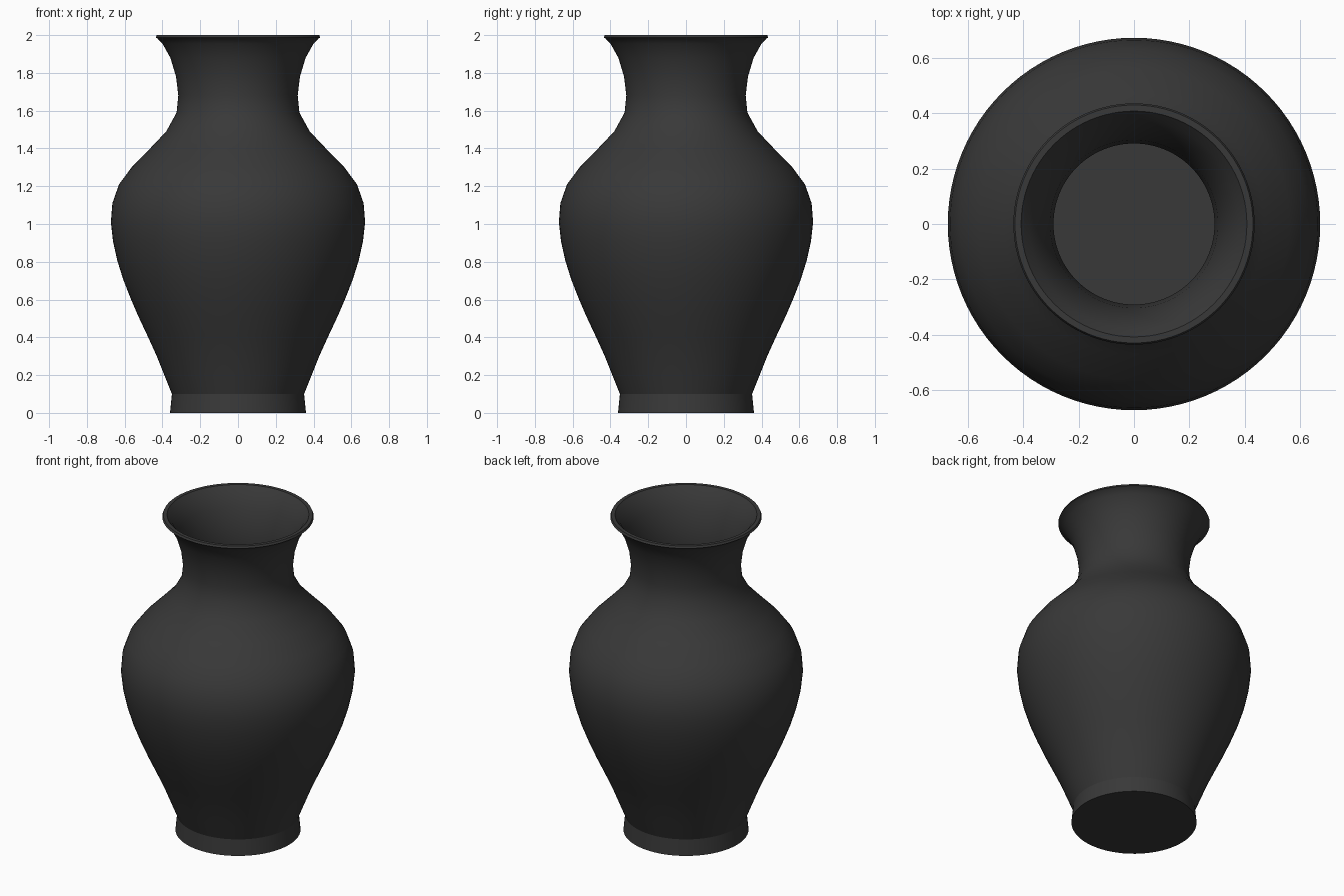
import bpy, bmesh, math
from mathutils import Vector

if "Cube" in bpy.data.objects:
    bpy.data.objects.remove(bpy.data.objects["Cube"])

SIDES = 96
WALL = 0.025

# Outer silhouette from foot to rim: (radius, height)
outer = [Vector(p) for p in [
    (0.36, 0.0), (0.35, 0.10), (0.39, 0.20), (0.432, 0.305), (0.48, 0.41),
    (0.527, 0.51), (0.57, 0.61), (0.609, 0.71), (0.64, 0.81), (0.662, 0.91),
    (0.673, 1.01), (0.665, 1.11), (0.63, 1.21), (0.563, 1.30), (0.47, 1.395),
    (0.38, 1.49), (0.325, 1.59), (0.316, 1.68), (0.328, 1.78), (0.358, 1.88),
    (0.40, 1.955), (0.427, 1.983)]]

# Rolled lip
lip = [Vector(p) for p in [(0.436, 1.987), (0.43, 2.0), (0.408, 2.0), (0.403, 1.993)]]

# Inner wall: outer silhouette pushed inward along its normals
inner = []
for i in range(len(outer) - 2, 0, -1):
    t = (outer[i + 1] - outer[i - 1]).normalized()
    inner.append(outer[i] + Vector((-t.y, t.x)) * WALL)
inner[-1] = Vector((0.327, 0.10))
inner.append(Vector((0.335, 0.03)))

profile = outer + lip + inner

# Lathe the profile, closing the underside and the inside floor
bm = bmesh.new()
rings = []
for p in profile:
    rings.append([bm.verts.new((p.x * math.cos(a), p.x * math.sin(a), p.y))
                  for a in (2 * math.pi * k / SIDES for k in range(SIDES))])
for low, high in zip(rings, rings[1:]):
    for k in range(SIDES):
        n = (k + 1) % SIDES
        bm.faces.new((low[k], low[n], high[n], high[k]))
bm.faces.new(rings[0][::-1])
bm.faces.new(rings[-1])
bmesh.ops.recalc_face_normals(bm, faces=bm.faces)

mesh = bpy.data.meshes.new("vase")
bm.to_mesh(mesh)
bm.free()
vase = bpy.data.objects.new("vase", mesh)
bpy.context.collection.objects.link(vase)

# Dark glaze
glaze = bpy.data.materials.new("dark_glaze")
glaze.diffuse_color = (0.04, 0.04, 0.04, 1)
glaze.use_nodes = True
glaze.node_tree.nodes["Principled BSDF"].inputs["Base Color"].default_value = glaze.diffuse_color
mesh.materials.append(glaze)

# Smooth body, crisp foot and lip
bpy.context.view_layer.objects.active = vase
vase.select_set(True)
bpy.ops.object.shade_smooth_by_angle(angle=math.radians(26))
